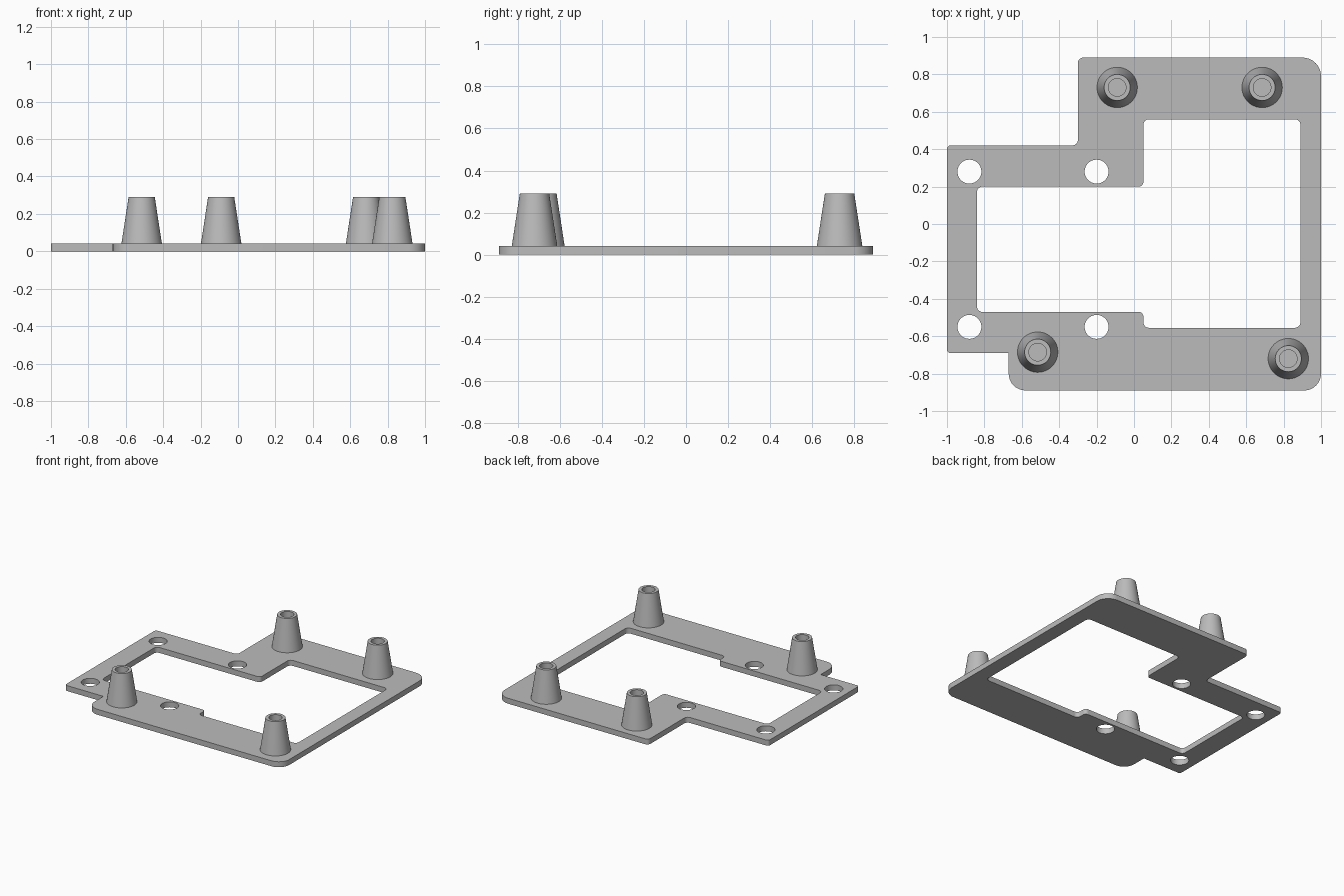
import bpy
import bmesh
from math import cos, sin, pi, radians
from mathutils import Vector

old = bpy.data.objects.get("Cube")
if old:
    bpy.data.objects.remove(old, do_unlink=True)

grey = bpy.data.materials.new("plain grey")
grey.use_nodes = True
grey.diffuse_color = (0.5, 0.5, 0.5, 1)
grey.node_tree.nodes["Principled BSDF"].inputs["Base Color"].default_value = (0.5, 0.5, 0.5, 1)

THICK = 0.042
TOP = 0.29


def rounded(corners, steps=8):
    """Round each (x, y, radius) corner of a right-angled outline."""
    points = []
    for i, (x, y, r) in enumerate(corners):
        p = Vector((x, y))
        if r == 0:
            points.append(p)
            continue
        a = (Vector(corners[i - 1][:2]) - p).normalized() * r
        b = (Vector(corners[(i + 1) % len(corners)][:2]) - p).normalized() * r
        for k in range(steps + 1):
            t = k / steps * pi / 2
            points.append(p + a * (1 - sin(t)) + b * (1 - cos(t)))
    return points


def circle(x, y, r, n=40):
    return [Vector((x + r * cos(2 * pi * k / n), y + r * sin(2 * pi * k / n))) for k in range(n)]


def finish(obj):
    bpy.ops.object.select_all(action="DESELECT")
    obj.select_set(True)
    bpy.context.view_layer.objects.active = obj
    if obj.type == "CURVE":
        bpy.ops.object.convert(target="MESH")
    bpy.ops.object.shade_smooth_by_angle(angle=radians(30))


# Flat frame with its window and four screw holes
outer = [(-1, 0.42, 0.02), (-0.3, 0.42, 0.03), (-0.3, 0.89, 0.03), (1, 0.89, 0.1),
         (1, -0.89, 0.09), (-0.67, -0.89, 0.09), (-0.67, -0.69, 0), (-1, -0.69, 0.02)]
window = [(-0.84, 0.2, 0.03), (0.05, 0.2, 0.025), (0.05, 0.56, 0.03), (0.89, 0.56, 0.03),
          (0.89, -0.555, 0.03), (0.05, -0.555, 0.03), (0.05, -0.47, 0.025), (-0.84, -0.47, 0.03)]
loops = [rounded(outer), rounded(window)]
loops += [circle(x, y, 0.064) for x in (-0.88, -0.2) for y in (0.28, -0.55)]

curve = bpy.data.curves.new("base_frame", "CURVE")
curve.dimensions = "2D"
curve.fill_mode = "BOTH"
curve.extrude = THICK / 2
curve.materials.append(grey)
for loop in loops:
    spline = curve.splines.new("POLY")
    spline.points.add(len(loop) - 1)
    for point, co in zip(spline.points, loop):
        point.co = (co.x, co.y, 0, 1)
    spline.use_cyclic_u = True
frame = bpy.data.objects.new("base_frame", curve)
frame.location.z = THICK / 2
bpy.context.collection.objects.link(frame)
finish(frame)


# Tapered standoffs, each bored from the top
def standoff(name, x, y, n=48):
    profile = [(0.108, THICK), (0.07, TOP), (0.047, TOP), (0.047, THICK)]
    bm = bmesh.new()
    rings = [[bm.verts.new((p.x, p.y, z)) for p in circle(0, 0, r, n)] for r, z in profile]
    for low, high in zip(rings, rings[1:]):
        for k in range(n):
            j = (k + 1) % n
            bm.faces.new((low[k], low[j], high[j], high[k]))
    bm.faces.new(rings[-1])
    mesh = bpy.data.meshes.new(name)
    bm.to_mesh(mesh)
    bm.free()
    mesh.materials.append(grey)
    obj = bpy.data.objects.new(name, mesh)
    obj.location = (x, y, 0)
    bpy.context.collection.objects.link(obj)
    finish(obj)


standoff("back_right_standoff", -0.09, 0.73)
standoff("back_left_standoff", 0.685, 0.73)
standoff("front_right_standoff", -0.515, -0.685)
standoff("front_left_standoff", 0.825, -0.72)
